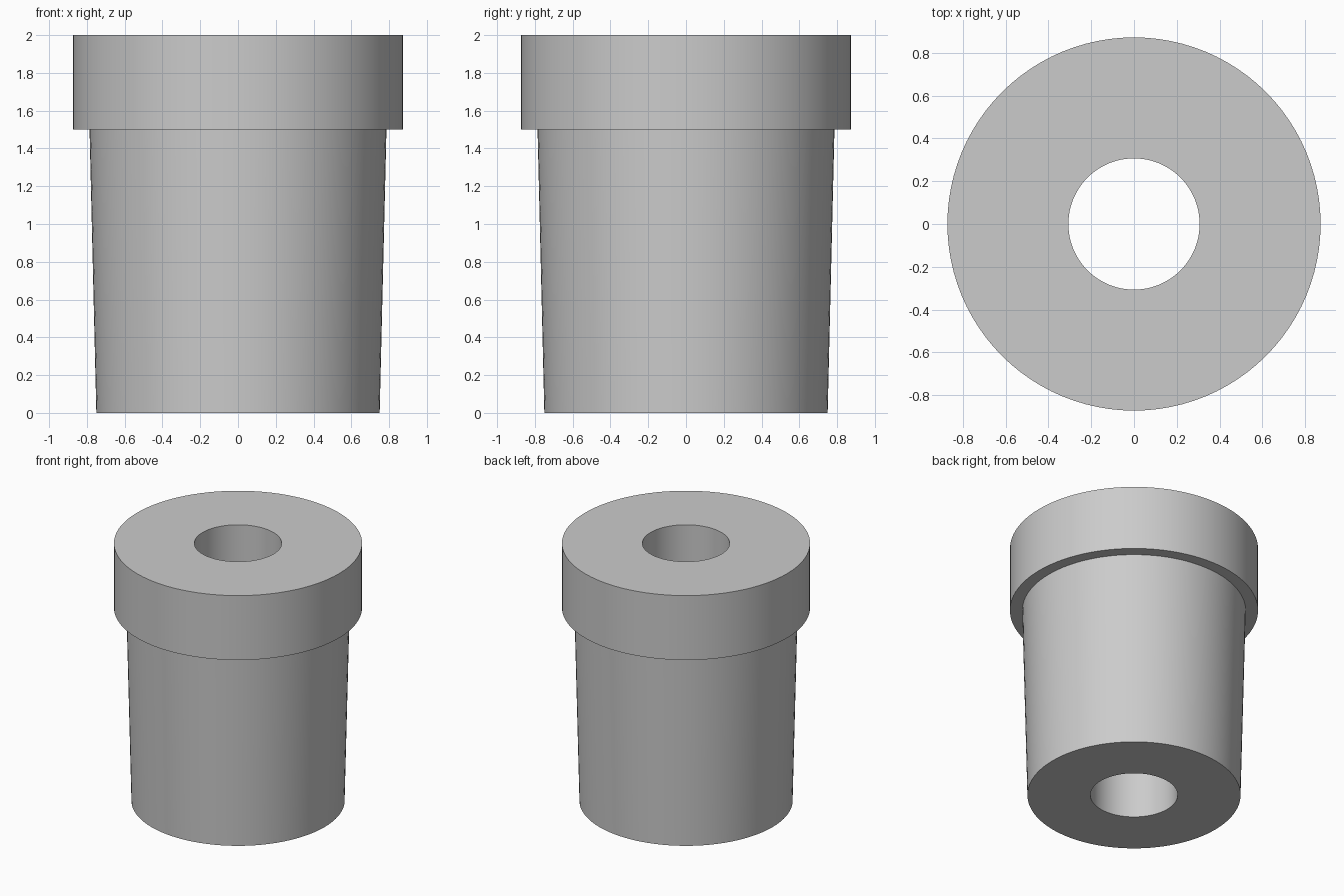
import bpy
import bmesh
import math

cube = bpy.data.objects.get("Cube")
if cube:
    bpy.data.objects.remove(cube, do_unlink=True)

SEGMENTS = 96
BORE = 0.307

# Plain grey material
grey = bpy.data.materials.new("plain_grey")
grey.use_nodes = True
colour = (0.6, 0.6, 0.6, 1.0)
grey.diffuse_color = colour
grey.node_tree.nodes["Principled BSDF"].inputs["Base Color"].default_value = colour


def lathe(name, profile, material):
    """Revolve a closed (radius, height) profile about the z axis."""
    bm = bmesh.new()
    rings = []
    for i in range(SEGMENTS):
        a = math.tau * i / SEGMENTS
        rings.append([bm.verts.new((r * math.cos(a), r * math.sin(a), z))
                      for r, z in profile])
    n = len(profile)
    for i, ring in enumerate(rings):
        following = rings[(i + 1) % SEGMENTS]
        for j in range(n):
            k = (j + 1) % n
            bm.faces.new((ring[j], following[j], following[k], ring[k]))
    bmesh.ops.recalc_face_normals(bm, faces=bm.faces)
    mesh = bpy.data.meshes.new(name)
    bm.to_mesh(mesh)
    bm.free()
    mesh.materials.append(material)
    obj = bpy.data.objects.new(name, mesh)
    bpy.context.collection.objects.link(obj)
    bpy.ops.object.select_all(action="DESELECT")
    obj.select_set(True)
    bpy.context.view_layer.objects.active = obj
    bpy.ops.object.shade_smooth_by_angle(angle=math.radians(30))
    return obj


# Tapered plug with a wide collar and a straight through bore
lathe("flanged_bushing", [
    (BORE, 0), (0.75, 0),           # bottom face
    (0.786, 1.5), (0.873, 1.5),     # tapered body, collar underside
    (0.873, 2), (BORE, 2),          # collar side, top face
], grey)
